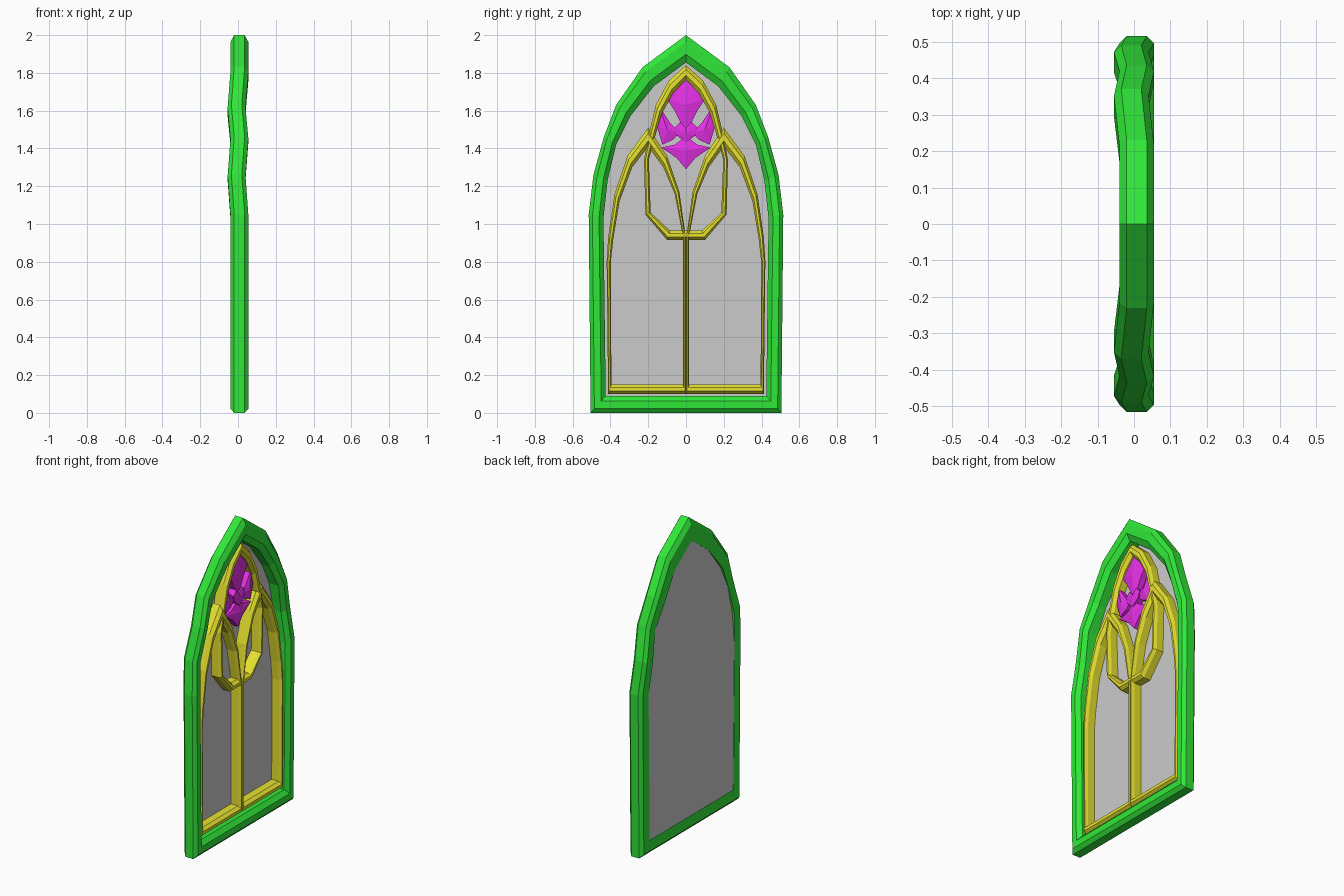
import bpy, bmesh

if "Cube" in bpy.data.objects:
    bpy.data.objects.remove(bpy.data.objects["Cube"])


def material(name, rgb):
    m = bpy.data.materials.new(name)
    m.diffuse_color = (*rgb, 1)
    m.use_nodes = True
    m.node_tree.nodes["Principled BSDF"].inputs["Base Color"].default_value = m.diffuse_color
    return m


GREEN = material("green", (0.03, 0.8, 0.04))
YELLOW = material("yellow", (0.8, 0.76, 0.03))
MAGENTA = material("magenta", (0.8, 0.03, 0.8))


def build(name, verts, faces, mat=None):
    me = bpy.data.meshes.new(name)
    me.from_pydata(verts, [], faces)
    bm = bmesh.new()
    bm.from_mesh(me)
    bmesh.ops.recalc_face_normals(bm, faces=bm.faces)
    bm.to_mesh(me)
    bm.free()
    if mat:
        me.materials.append(mat)
    ob = bpy.data.objects.new(name, me)
    bpy.context.collection.objects.link(ob)
    return ob


def mirrored(half):
    """Close a right-hand half outline by reflecting it across y = 0."""
    return half + [(-y, z) for y, z in reversed(half) if abs(y) > 1e-6]


def flip(pts):
    return [(-y, z) for y, z in pts]


def ring(name, outer, inner, section, mat, shift=None):
    """Closed moulding: section points are (fraction outer->inner, x)."""
    n, k = len(outer), len(section)
    shift = shift or [0] * n
    verts = [(x + s, a[0] + (b[0] - a[0]) * t, a[1] + (b[1] - a[1]) * t)
             for a, b, s in zip(outer, inner, shift) for t, x in section]
    faces = [(i * k + j, i * k + (j + 1) % k,
              (i + 1) % n * k + (j + 1) % k, (i + 1) % n * k + j)
             for i in range(n) for j in range(k)]
    return build(name, verts, faces, mat)


def petal(name, outline, centre, rim=0.0, peak=0.015, back=-0.036):
    """Solid leaf with a raised centre point."""
    n = len(outline)
    verts = [(rim, y, z) for y, z in outline] + [(back, y, z) for y, z in outline]
    verts.append((peak, *centre))
    faces = [tuple(range(n, 2 * n))]
    for i in range(n):
        j = (i + 1) % n
        faces += [(i, j, 2 * n), (i, j, n + j, n + i)]
    return build(name, verts, faces, MAGENTA)


# Outer pointed frame, gently waving in depth towards the top
frame_out = [(0, 2.0), (.23, 1.83), (.37, 1.63), (.435, 1.46), (.49, 1.26), (.515, 1.05), (.505, 0)]
frame_in = [(0, 1.855), (.17, 1.73), (.295, 1.57), (.37, 1.42), (.415, 1.23), (.437, 1.03), (.425, .09)]
wave = [0, 0, -.015, 0, -.015, 0, 0]
frame_section = [(0, -.02), (0, .035), (.25, .055), (.7, .055), (1, .03), (1, -.04), (.25, -.04)]
ring("frame", mirrored(frame_out), mirrored(frame_in), frame_section, GREEN,
     wave + wave[:0:-1])

# Glass panel near the back
glass = mirrored(frame_in)
build("glass_panel", [(-.038, y, z) for y, z in glass], [tuple(range(len(glass)))])

# Twin lancet arches
bar = [(0, -.037), (0, .012), (.3, .032), (.7, .032), (1, .012), (1, -.037)]
lancet_out = [(0, .10), (0, .92), (.035, 1.17), (.10, 1.36), (.20, 1.51),
              (.31, 1.36), (.378, 1.16), (.412, .93), (.42, .80), (.412, .10)]
lancet_in = [(.017, .15), (.017, .94), (.06, 1.16), (.12, 1.30), (.20, 1.41),
             (.285, 1.30), (.352, 1.12), (.385, .92), (.398, .80), (.395, .15)]
ring("lancet_right", lancet_out, lancet_in, bar, YELLOW)
ring("lancet_left", flip(lancet_out), flip(lancet_in), bar, YELLOW)

# Central pointed loop crossing both lancets
loop_out = [(0, 1.84), (.09, 1.76), (.16, 1.63), (.20, 1.46), (.222, 1.34), (.215, 1.05), (.10, .915)]
loop_in = [(0, 1.765), (.07, 1.69), (.13, 1.58), (.17, 1.44), (.197, 1.34), (.187, 1.06), (.085, .965)]
bar_low = [(t, x - .002 if x > 0 else x) for t, x in bar]
ring("centre_loop", mirrored(loop_out), mirrored(loop_in), bar_low, YELLOW)

# Four-leaf flower
petal("petal_top", mirrored([(0, 1.76), (.055, 1.72), (.10, 1.66), (.06, 1.60), (.025, 1.53), (0, 1.51)]), (0, 1.63))
petal("petal_bottom", mirrored([(0, 1.29), (.05, 1.35), (.13, 1.405), (.06, 1.42), (.02, 1.45), (0, 1.46)]), (0, 1.39))
side = [(.03, 1.485), (.08, 1.53), (.14, 1.62), (.155, 1.52), (.125, 1.42), (.07, 1.445)]
petal("petal_right", side, (.10, 1.50))
petal("petal_left", flip(side), (-.10, 1.50))
petal("flower_heart", mirrored([(0, 1.51), (.03, 1.54), (.06, 1.51), (.05, 1.47), (0, 1.43)]), (0, 1.48), .01, .02)
